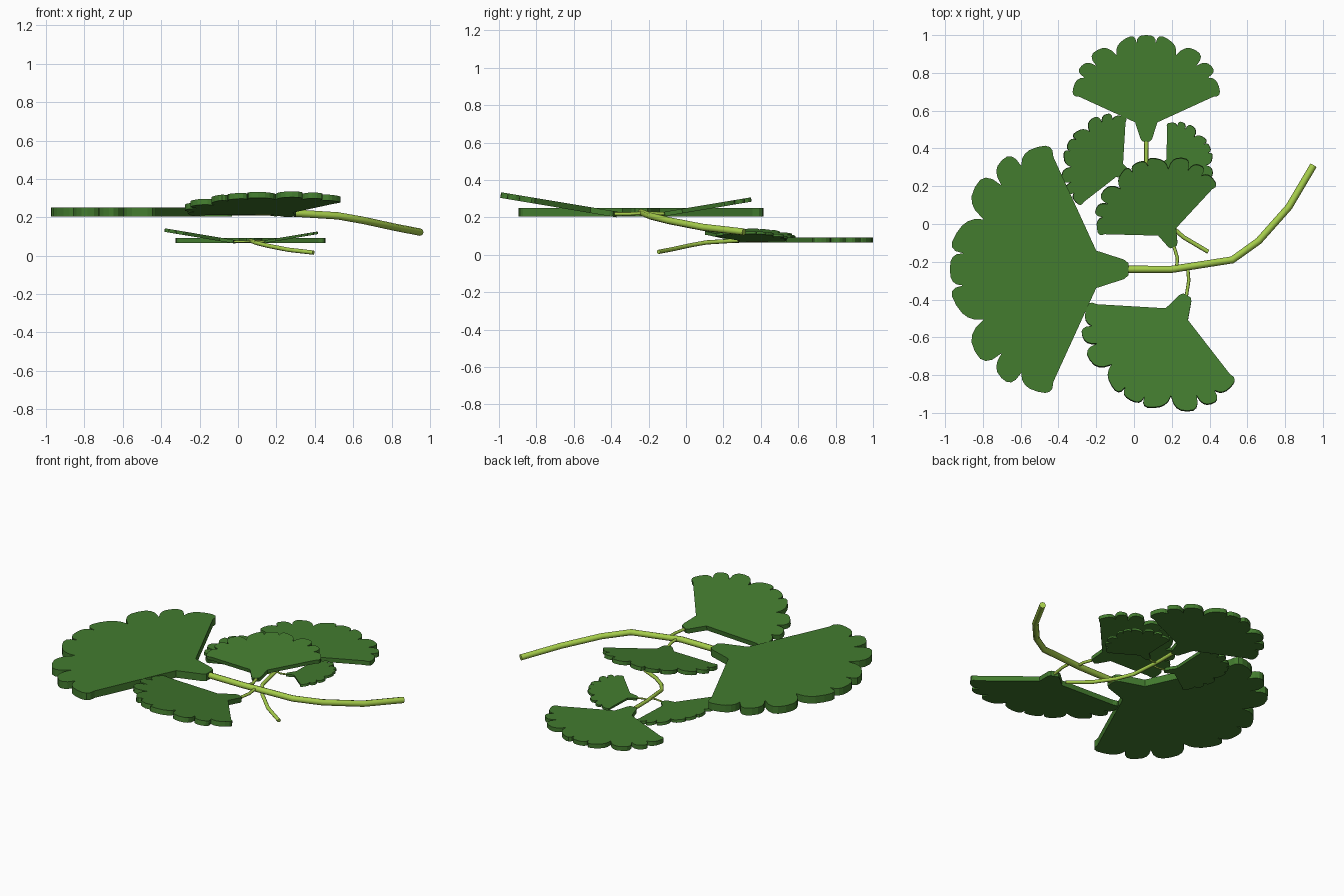
import bpy
import bmesh
from math import cos, sin, pi, radians
from mathutils import Matrix, Vector

if "Cube" in bpy.data.objects:
    bpy.data.objects.remove(bpy.data.objects["Cube"], do_unlink=True)


def material(name, color):
    m = bpy.data.materials.new(name)
    m.use_nodes = True
    m.diffuse_color = color
    m.node_tree.nodes["Principled BSDF"].inputs["Base Color"].default_value = color
    return m


LEAF = material("leaf_green", (0.056, 0.2, 0.028, 1))
STEM = material("stem_lime", (0.38, 0.61, 0.07, 1))

# Half of the unit-length blade: neck, notches between lobes, lobe tips
NECK = [(0, 0.035), (0.025, 0.055), (0.18, 0.105)]
NOTCHES = [(0.42, 0.63), (0.60, 0.58), (0.71, 0.47), (0.81, 0.28), (0.925, 0.09)]
TIPS = [(0.51, 0.685), (0.71, 0.61), (0.86, 0.46), (0.965, 0.2)]


def lobe(a, b, tip, steps=8):
    """Rounded scallop running from notch a to notch b through the tip."""
    a, b, tip = Vector(a), Vector(b), Vector(tip)
    mid, half = (a + b) / 2, (a - b) / 2
    points = []
    for i in range(steps):
        t = pi * i / steps
        c, s = cos(t), sin(t)
        side = abs(c) ** 0.75 * (1 if c > 0 else -1)
        points.append(mid + half * side + (tip - mid) * s ** 0.75)
    return points


def leaf_outline():
    half = [Vector(p) for p in NECK]
    for a, b, tip in zip(NOTCHES, NOTCHES[1:], TIPS):
        half += lobe(a, b, tip)
    n = Vector(NOTCHES[-1])
    middle = lobe(n, (n.x, -n.y), (1, 0))
    mirrored = [Vector((p.x, -p.y)) for p in reversed(half)]
    return half + middle + [Vector((n.x, -n.y))] + mirrored


def add_leaf(name, matrix, length, thickness=0.048):
    bm = bmesh.new()
    verts = [bm.verts.new((p.x, p.y, -thickness / 2)) for p in leaf_outline()]
    face = bm.faces.new(verts)
    ext = bmesh.ops.extrude_face_region(bm, geom=[face])
    top = [v for v in ext["geom"] if isinstance(v, bmesh.types.BMVert)]
    bmesh.ops.translate(bm, verts=top, vec=(0, 0, thickness))
    bmesh.ops.triangulate(bm, faces=[f for f in bm.faces if len(f.verts) > 4])
    bmesh.ops.recalc_face_normals(bm, faces=bm.faces)
    mesh = bpy.data.meshes.new(name)
    bm.to_mesh(mesh)
    bm.free()
    mesh.materials.append(LEAF)
    obj = bpy.data.objects.new(name, mesh)
    bpy.context.collection.objects.link(obj)
    obj.matrix_world = matrix @ Matrix.Scale(length, 4)


def add_stem(name, points, radius, matrix):
    curve = bpy.data.curves.new(name + "_path", "CURVE")
    curve.dimensions = "3D"
    curve.bevel_depth = radius
    curve.bevel_resolution = 2
    curve.use_fill_caps = True
    spline = curve.splines.new("POLY")
    spline.points.add(len(points) - 1)
    for p, co in zip(spline.points, points):
        p.co = (*co, 1)
    path = bpy.data.objects.new(name + "_path", curve)
    mesh = bpy.data.meshes.new_from_object(path)
    bpy.data.objects.remove(path)
    mesh.materials.clear()
    mesh.materials.append(STEM)
    obj = bpy.data.objects.new(name, mesh)
    bpy.context.collection.objects.link(obj)
    obj.matrix_world = matrix
    bpy.context.view_layer.objects.active = obj
    obj.select_set(True)
    bpy.ops.object.shade_smooth_by_angle(angle=radians(50))
    obj.select_set(False)


def side_leaf(base, tilt, heading):
    return (Matrix.Translation(base) @ Matrix.Rotation(radians(tilt), 4, "X")
            @ Matrix.Rotation(radians(heading), 4, "Z"))


def add_frond(prefix, frame):
    """Three-leaf frond; the end leaf starts at the origin and points to -x."""
    add_leaf(prefix + "_end_leaf", frame @ Matrix.Rotation(pi, 4, "Z"), 0.945)
    add_leaf(prefix + "_short_side_leaf",
             frame @ side_leaf((0.24, 0.12, -0.01), 9.5, 113), 0.49)
    add_leaf(prefix + "_long_side_leaf",
             frame @ side_leaf((0.31, -0.14, -0.01), -9.5, 242), 0.635)
    add_stem(prefix + "_main_stem",
             [(-0.03, 0, 0), (0.23, 0, 0), (0.55, 0.05, -0.02),
              (0.69, 0.15, -0.045), (0.85, 0.33, -0.08), (0.98, 0.55, -0.105)],
             0.019, frame)
    add_stem(prefix + "_short_stalk",
             [(0.255, 0, 0), (0.26, 0.06, -0.005), (0.237, 0.135, -0.008)], 0.009, frame)
    add_stem(prefix + "_long_stalk",
             [(0.315, 0, -0.005), (0.32, -0.06, -0.008), (0.305, -0.155, -0.008)], 0.009, frame)


# Large upper frond, and the same frond smaller, turned and lower
add_frond("large", Matrix.Translation((-0.03, -0.24, 0.2275)))
add_frond("small", Matrix.Translation((0.065, 0.437, 0.0785))
          @ Matrix.Rotation(-pi / 2, 4, "Z") @ Matrix.Scale(0.596, 4))
